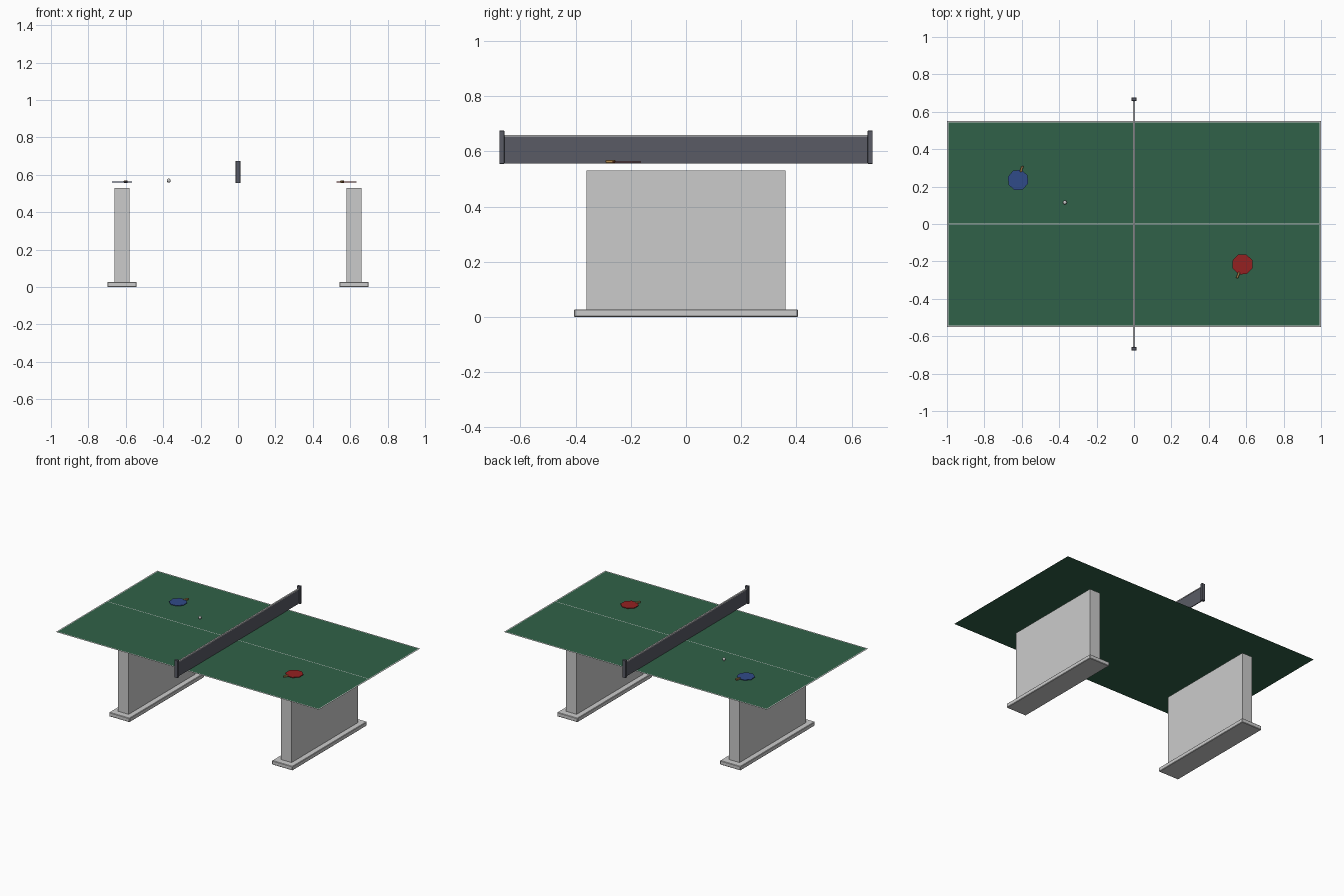
import bpy, bmesh, math
from mathutils import Matrix, Vector

if "Cube" in bpy.data.objects:
    bpy.data.objects.remove(bpy.data.objects["Cube"])

TOP = 0.555  # playing surface height


def material(name, rgb):
    m = bpy.data.materials.new(name)
    m.diffuse_color = (*rgb, 1)
    m.use_nodes = True
    m.node_tree.nodes["Principled BSDF"].inputs["Base Color"].default_value = m.diffuse_color
    return m


green = material("table_green", (0.03, 0.12, 0.065))
white = material("line_white", (0.8, 0.8, 0.8))
dark = material("net_dark", (0.1, 0.105, 0.13))
red = material("rubber_red", (0.3, 0.015, 0.015))
blue = material("rubber_blue", (0.03, 0.07, 0.25))
wood = material("wood", (0.45, 0.25, 0.08))


def finish(name, bm, mat=None):
    mesh = bpy.data.meshes.new(name)
    bm.to_mesh(mesh)
    bm.free()
    ob = bpy.data.objects.new(name, mesh)
    bpy.context.collection.objects.link(ob)
    if mat:
        mesh.materials.append(mat)
    return ob


def box(name, center, size, mat=None, bevel=0):
    bm = bmesh.new()
    bmesh.ops.create_cube(bm, size=1, matrix=Matrix.Diagonal((*size, 1)))
    if bevel:
        bmesh.ops.bevel(bm, geom=bm.edges[:], offset=bevel, segments=1, affect='EDGES')
    ob = finish(name, bm, mat)
    ob.location = center
    return ob


def sheet(name, center, sx, sy, mat):
    bm = bmesh.new()
    bmesh.ops.create_grid(bm, x_segments=1, y_segments=1, size=0.5,
                          matrix=Matrix.Diagonal((sx, sy, 1, 1)))
    ob = finish(name, bm, mat)
    ob.location = center
    return ob


# Table top sheet with painted lines
sheet("table_top", (0, 0, TOP), 2.0, 1.1, green)
sheet("centre_line", (0, 0, TOP + 0.001), 1.98, 0.004, white)
for s, side in ((-1, "a"), (1, "b")):
    sheet("side_line_" + side, (0, s * 0.546, TOP + 0.001), 2.0, 0.008, white)
    sheet("end_line_" + side, (s * 0.996, 0, TOP + 0.001), 0.008, 1.084, white)

# Pedestal legs with foot plates
for s, side in ((-1, "left"), (1, "right")):
    box("leg_" + side, (s * 0.62, 0, 0.278), (0.08, 0.72, 0.505))
    box("foot_" + side, (s * 0.62, 0, 0.014), (0.156, 0.81, 0.028), bevel=0.003)

# Net, top band and posts
box("net", (0, 0, 0.606), (0.006, 1.33, 0.098), dark)
box("net_band", (0, 0, 0.657), (0.01, 1.325, 0.006), white)
for s, side in ((-1, "front"), (1, "back")):
    box("net_post_" + side, (0, s * 0.667, 0.615), (0.025, 0.018, 0.12), dark, bevel=0.001)


# Paddle: low-poly disc plus wooden handle pointing along an angle
def paddle(name, x, y, angle, mat):
    bm = bmesh.new()
    bmesh.ops.create_cone(bm, cap_ends=True, segments=8, radius1=0.057, radius2=0.057,
                          depth=0.004, matrix=Matrix.Rotation(angle, 4, 'Z'))
    blade = finish(name + "_blade", bm, mat)
    blade.location = (x, y, TOP + 0.007)
    d = Vector((math.cos(angle), math.sin(angle), 0))
    handle = box(name + "_handle", Vector((x, y, TOP + 0.008)) + d * 0.062,
                 (0.034, 0.012, 0.012), wood, bevel=0.002)
    handle.rotation_euler.z = angle


paddle("blue_paddle", -0.62, 0.235, math.radians(72), blue)
paddle("red_paddle", 0.58, -0.216, math.radians(248), red)

# Ball
bm = bmesh.new()
bmesh.ops.create_uvsphere(bm, u_segments=10, v_segments=6, radius=0.011)
ball = finish("ball", bm, white)
ball.location = (-0.37, 0.115, TOP + 0.014)
